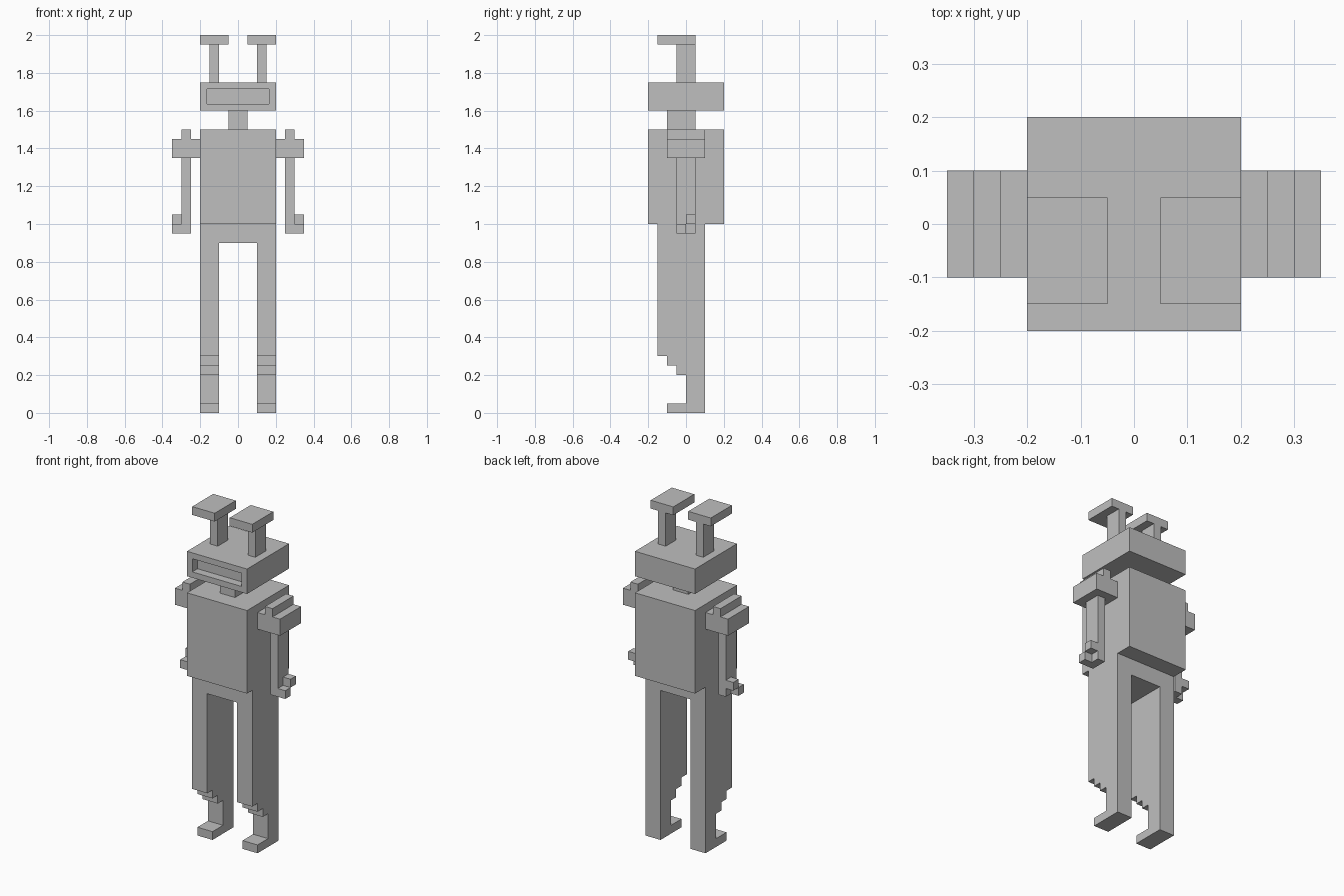
import bpy, bmesh
from mathutils import Vector

if "Cube" in bpy.data.objects:
    bpy.data.objects.remove(bpy.data.objects["Cube"])

grey = bpy.data.materials.new("light_grey")
grey.diffuse_color = (0.52, 0.52, 0.52, 1)
grey.use_nodes = True
grey.node_tree.nodes["Principled BSDF"].inputs["Base Color"].default_value = grey.diffuse_color


def finish(name, bm):
    bmesh.ops.recalc_face_normals(bm, faces=bm.faces)
    mesh = bpy.data.meshes.new(name)
    bm.to_mesh(mesh)
    bm.free()
    mesh.materials.append(grey)
    obj = bpy.data.objects.new(name, mesh)
    bpy.context.collection.objects.link(obj)
    return obj


def prism(name, profile, axis, lo, hi):
    """Extrude a 2D profile along x (profile is y,z) or y (profile is x,z)."""
    bm = bmesh.new()
    place = (lambda a, b: (lo, a, b)) if axis == "x" else (lambda a, b: (a, lo, b))
    face = bm.faces.new([bm.verts.new(place(a, b)) for a, b in profile])
    ext = bmesh.ops.extrude_face_region(bm, geom=[face])
    move = Vector((hi - lo, 0, 0)) if axis == "x" else Vector((0, hi - lo, 0))
    bmesh.ops.translate(bm, vec=move,
                        verts=[v for v in ext["geom"] if isinstance(v, bmesh.types.BMVert)])
    return finish(name, bm)


def box(name, x, y, z):
    return prism(name, [(x[0], z[0]), (x[1], z[0]), (x[1], z[1]), (x[0], z[1])],
                 "y", y[0], y[1])


def mirrored(obj):
    """Make the matching part on the other side."""
    mod = obj.modifiers.new("Mirror", "MIRROR")
    mod.use_mirror_merge = False


# Head with a recessed mouth slot
bm = bmesh.new()
bmesh.ops.create_cube(bm, size=1)
bmesh.ops.scale(bm, vec=(0.4, 0.4, 0.15), verts=bm.verts)
bmesh.ops.translate(bm, vec=(0, 0, 1.675), verts=bm.verts)
bm.normal_update()
front = min(bm.faces, key=lambda f: f.calc_center_median().y)
bmesh.ops.inset_individual(bm, faces=[front], thickness=0.05)
slot = bmesh.ops.extrude_discrete_faces(bm, faces=[front])["faces"][0]
bmesh.ops.translate(bm, vec=(0, 0.05, 0), verts=slot.verts)
finish("head", bm)

# Central body
box("neck", (-0.05, 0.05), (-0.1, 0.05), (1.5, 1.6))
box("torso", (-0.2, 0.2), (-0.2, 0.2), (1.0, 1.5))
box("pelvis", (-0.1, 0.1), (-0.15, 0.1), (0.9, 1.0))

# Legs with stepped shins and feet
leg = [(0.1, 0), (0.1, 1.0), (-0.15, 1.0), (-0.15, 0.3), (-0.1, 0.3), (-0.1, 0.25),
       (-0.05, 0.25), (-0.05, 0.2), (0, 0.2), (0, 0.05), (-0.1, 0.05), (-0.1, 0)]
mirrored(prism("legs", leg, "x", 0.1, 0.2))

# Stalks and pads on the head
mirrored(box("stalks", (0.1, 0.15), (-0.05, 0.05), (1.75, 1.95)))
mirrored(box("stalk_pads", (0.05, 0.2), (-0.15, 0.05), (1.95, 2.0)))

# Shoulders with a raised ridge
shoulder = [(0.2, 1.35), (0.35, 1.35), (0.35, 1.45), (0.3, 1.45),
            (0.3, 1.5), (0.25, 1.5), (0.25, 1.45), (0.2, 1.45)]
mirrored(prism("shoulders", shoulder, "y", -0.1, 0.1))

# Arms and finger blocks
mirrored(box("arms", (0.25, 0.3), (-0.05, 0.05), (0.95, 1.35)))
mirrored(box("front_fingers", (0.3, 0.35), (-0.05, 0), (0.95, 1.0)))
mirrored(box("back_fingers", (0.3, 0.35), (0, 0.05), (1.0, 1.05)))
